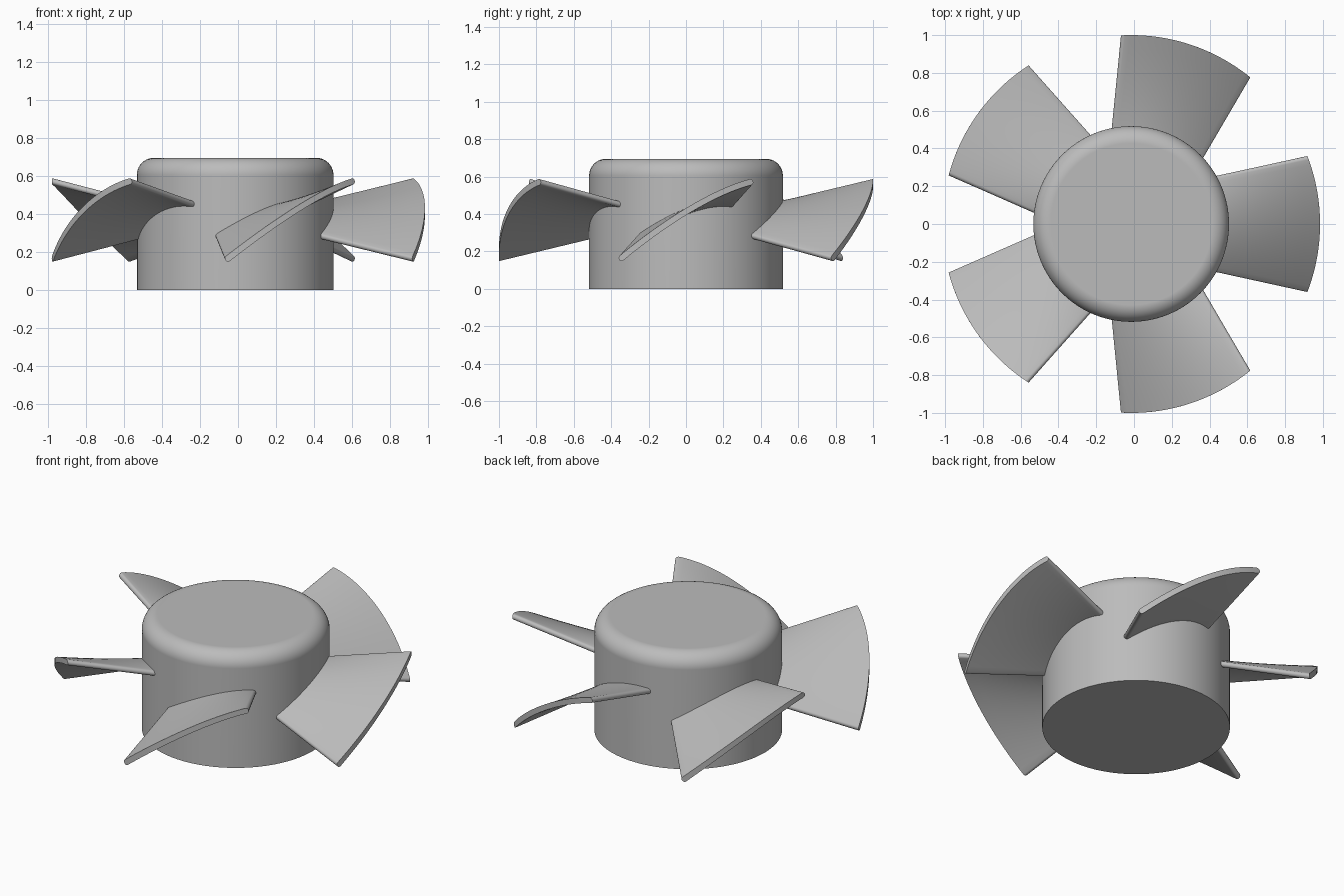
import bpy
import bmesh
from math import sin, cos, pi, sqrt, atan2, radians
from mathutils import Matrix

if "Cube" in bpy.data.objects:
    bpy.data.objects.remove(bpy.data.objects["Cube"], do_unlink=True)

AXIS_X = -0.015
HUB_R, HUB_H, ROUND = 0.518, 0.695, 0.09
TIP_R, ROOT_X = 1.0, 0.40
HALF_THICK = 0.016
BLADES = 5

grey = bpy.data.materials.new("satin_grey")
grey.use_nodes = True
colour = (0.5, 0.5, 0.5, 1)
grey.diffuse_color = colour
grey.node_tree.nodes["Principled BSDF"].inputs["Base Color"].default_value = colour


def add_object(name, bm):
    bmesh.ops.recalc_face_normals(bm, faces=bm.faces)
    mesh = bpy.data.meshes.new(name)
    bm.to_mesh(mesh)
    bm.free()
    mesh.materials.append(grey)
    obj = bpy.data.objects.new(name, mesh)
    bpy.context.collection.objects.link(obj)
    bpy.ops.object.select_all(action="DESELECT")
    obj.select_set(True)
    bpy.context.view_layer.objects.active = obj
    bpy.ops.object.shade_smooth_by_angle(angle=radians(35))
    return obj


# Hub: solid cylinder with a rounded upper rim
bm = bmesh.new()
bmesh.ops.create_cone(bm, cap_ends=True, segments=96, radius1=HUB_R, radius2=HUB_R,
                      depth=HUB_H, matrix=Matrix.Translation((AXIS_X, 0, HUB_H / 2)))
rim = [e for e in bm.edges if all(v.co.z > HUB_H - 0.01 for v in e.verts)]
bmesh.ops.bevel(bm, geom=rim, offset=ROUND, offset_type="OFFSET", segments=10,
                profile=0.5, affect="EDGES")
hub = add_object("hub", bm)
weighted = hub.modifiers.new("even_shading", "WEIGHTED_NORMAL")
weighted.keep_sharp = True


def camber(t, x):
    """Middle line of the blade: chord position t in -1..1, span position x."""
    half_rise = 0.085 + (x - 0.455) * 0.245
    y = t * (0.14 + 0.2187 * x)
    return y, 0.3675 + t * half_rise + 0.045 * (1 - t * t)


def section_point(t, turn, x):
    """Point on the blade skin; turn is the angle away from the chord direction."""
    y, z = camber(t, x)
    y0, z0 = camber(t - 0.01, x)
    y1, z1 = camber(t + 0.01, x)
    a = atan2(z1 - z0, y1 - y0) + turn
    return y + HALF_THICK * cos(a), z + HALF_THICK * sin(a)


# Blade outline: cambered upper and lower skins joined by round edges
CHORD, NOSE, SPAN = 24, 8, 8
outline = [(-1 + 2 * i / CHORD, pi / 2) for i in range(CHORD)]
outline += [(1, pi / 2 - pi * i / NOSE) for i in range(NOSE)]
outline += [(1 - 2 * i / CHORD, -pi / 2) for i in range(CHORD)]
outline += [(-1, -pi / 2 - pi * i / NOSE) for i in range(NOSE)]


def make_blade(name, angle):
    bm = bmesh.new()
    rings = [[] for _ in range(SPAN + 1)]
    for t, turn in outline:
        # Trim the outer end to the tip circle
        tip = 0.95
        for _ in range(8):
            tip = sqrt(TIP_R ** 2 - section_point(t, turn, tip)[0] ** 2)
        for k, ring in enumerate(rings):
            x = ROOT_X + (tip - ROOT_X) * k / SPAN
            ring.append(bm.verts.new((x, *section_point(t, turn, x))))
    n = len(outline)
    for a, b in zip(rings, rings[1:]):
        for i in range(n):
            j = (i + 1) % n
            bm.faces.new((a[i], a[j], b[j], b[i]))

    # Close both ends with strips across the thickness
    def close(ring):
        lower = CHORD + NOSE
        for i in range(CHORD):
            bm.faces.new((ring[i], ring[i + 1],
                          ring[lower + CHORD - i - 1], ring[lower + CHORD - i]))
        bm.faces.new(ring[CHORD:lower + 1])
        bm.faces.new(ring[lower + CHORD:] + ring[:1])

    close(rings[0])
    close(rings[-1])
    bm.transform(Matrix.Translation((AXIS_X, 0, 0)) @ Matrix.Rotation(angle, 4, "Z"))
    return add_object(name, bm)


for i in range(BLADES):
    make_blade(f"blade_{i + 1}", 2 * pi * i / BLADES)
